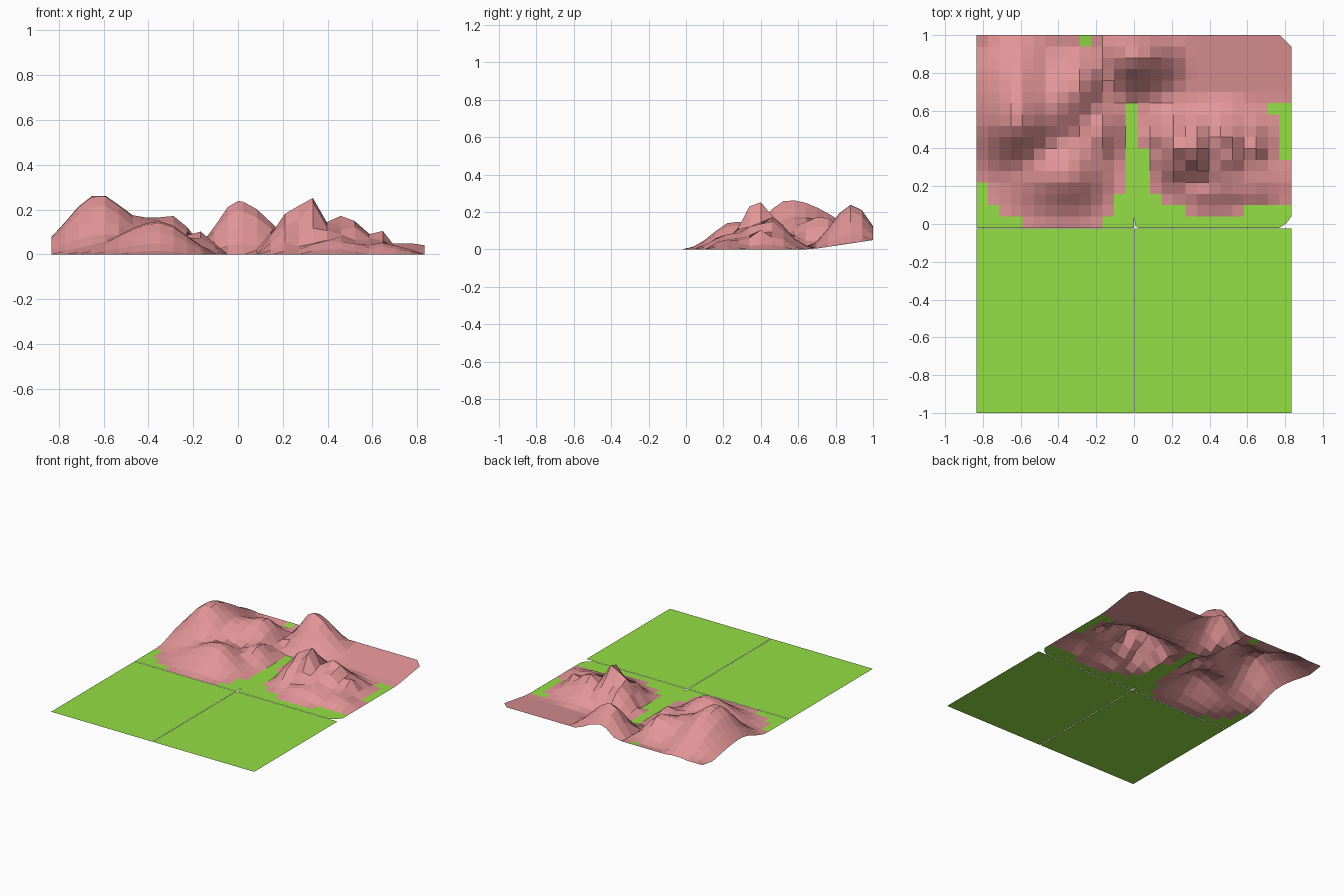
import bpy, bmesh, math, random

if "Cube" in bpy.data.objects:
    bpy.data.objects.remove(bpy.data.objects["Cube"])

random.seed(4)
W, SEAM, GAP = 0.833, -0.02, 0.003


def material(name, rgb):
    m = bpy.data.materials.new(name)
    m.diffuse_color = (*rgb, 1)
    m.use_nodes = True
    m.node_tree.nodes["Principled BSDF"].inputs["Base Color"].default_value = m.diffuse_color
    return m


GRASS = material("grass", (0.3, 0.74, 0.06))
ROCK = material("rock", (0.76, 0.3, 0.31))

# Hills: x, y, height, then spread to west, east, south, north
LEFT = [
    (-0.62, 0.55, 0.28, 0.14, 0.14, 0.145, 0.27),
    (-0.29, 0.73, 0.185, 0.14, 0.08, 0.14, 0.11),
    (-0.43, 0.62, 0.17, 0.12, 0.12, 0.15, 0.17),
    (-0.17, 0.48, 0.115, 0.10, 0.08, 0.10, 0.12),
    (-0.35, 0.26, 0.16, 0.18, 0.12, 0.115, 0.15),
]
RIGHT = [
    (0.32, 0.38, 0.27, 0.08, 0.08, 0.09, 0.11),
    (0.20, 0.42, 0.185, 0.07, 0.09, 0.13, 0.11),
    (0.47, 0.42, 0.175, 0.11, 0.10, 0.12, 0.12),
    (0.62, 0.42, 0.11, 0.10, 0.065, 0.12, 0.10),
    (0.43, 0.20, 0.09, 0.13, 0.10, 0.07, 0.10),
    (0.64, 0.21, 0.07, 0.10, 0.11, 0.06, 0.08),
]
BACK_PEAK = (0.0, 0.89, 0.25, 0.095, 0.15, 0.11, 0.10)


def bump(hill, x, y):
    cx, cy, h, w, e, s, n = hill
    dx = (x - cx) / (w if x < cx else e)
    dy = (y - cy) / (s if y < cy else n)
    return h * math.exp(-(dx * dx + dy * dy) / 2)


def height(x, y, right):
    # Blend the hills, keeping the narrow central valley clear
    z = sum(bump(h, x, y) ** 4 for h in (RIGHT if right else LEFT)) ** 0.25
    edge = 0.046 if not right else (0.025 if y > 0.42 else 0.086)
    z *= min(1, max(0, (abs(x) - edge) / 0.08))
    peak = bump(BACK_PEAK, x, y)
    if y < 0.67:
        peak *= min(1, max(0, (abs(x) - edge) / 0.06))
    z = (z ** 4 + peak ** 4) ** 0.25
    # Rugged surface on the right hills
    if right and z < 0.21 and y < 0.62:
        z *= random.uniform(0.78, 1.15)
    z = max(z - 0.011, 0.15 * (y - 0.67), 0)
    return z if z > 0.002 else 0


def tile(name, xs, ys, fn=None, clip=None):
    """Grid tile; clip maps (right, back) corners to a cut size."""
    bm = bmesh.new()
    nx, ny = len(xs) - 1, len(ys) - 1
    grid = []
    for j, y0 in enumerate(ys):
        row = []
        for i, x0 in enumerate(xs):
            x, y = x0, y0
            if clip and i in (0, nx) and j in (0, ny):
                c = clip.get((i > 0, j > 0), 0)
                x += c if i == 0 else -c
                y += c if j == 0 else -c
            row.append(bm.verts.new((x, y, fn(x, y) if fn else 0)))
        grid.append(row)
    for j in range(ny):
        for i in range(nx):
            f = bm.faces.new((grid[j][i], grid[j][i + 1],
                              grid[j + 1][i + 1], grid[j + 1][i]))
            c = f.calc_center_median()
            # Grass on flat ground and one small patch at the back edge
            patch = abs(c.x + 0.25) < 0.05 and c.y > 0.95
            high = max(v.co.z for v in f.verts) > 0.003
            f.material_index = int(high and not patch)
    me = bpy.data.meshes.new(name)
    bm.to_mesh(me)
    bm.free()
    me.materials.append(GRASS)
    me.materials.append(ROCK)
    ob = bpy.data.objects.new(name, me)
    bpy.context.collection.objects.link(ob)
    return ob


def steps(a, b, n):
    return [a + (b - a) * i / n for i in range(n + 1)]


# Flat front fields
tile("front_left_field", [-W, -GAP / 2], [-1, SEAM - GAP])
tile("front_right_field", [GAP / 2, W], [-1, SEAM - GAP])

# Hilly rear tiles, each with a narrow valley strip beside the centre line
rows = steps(SEAM, 1, 17)
tile("left_hills", steps(-W, -0.045, 13) + [0], rows,
     lambda x, y: height(x, y, False))
tile("right_hills", [0] + steps(0.022, W, 13), rows,
     lambda x, y: height(x, y, True),
     clip={(True, True): 0.03, (True, False): 0.025, (False, False): 0.008})
